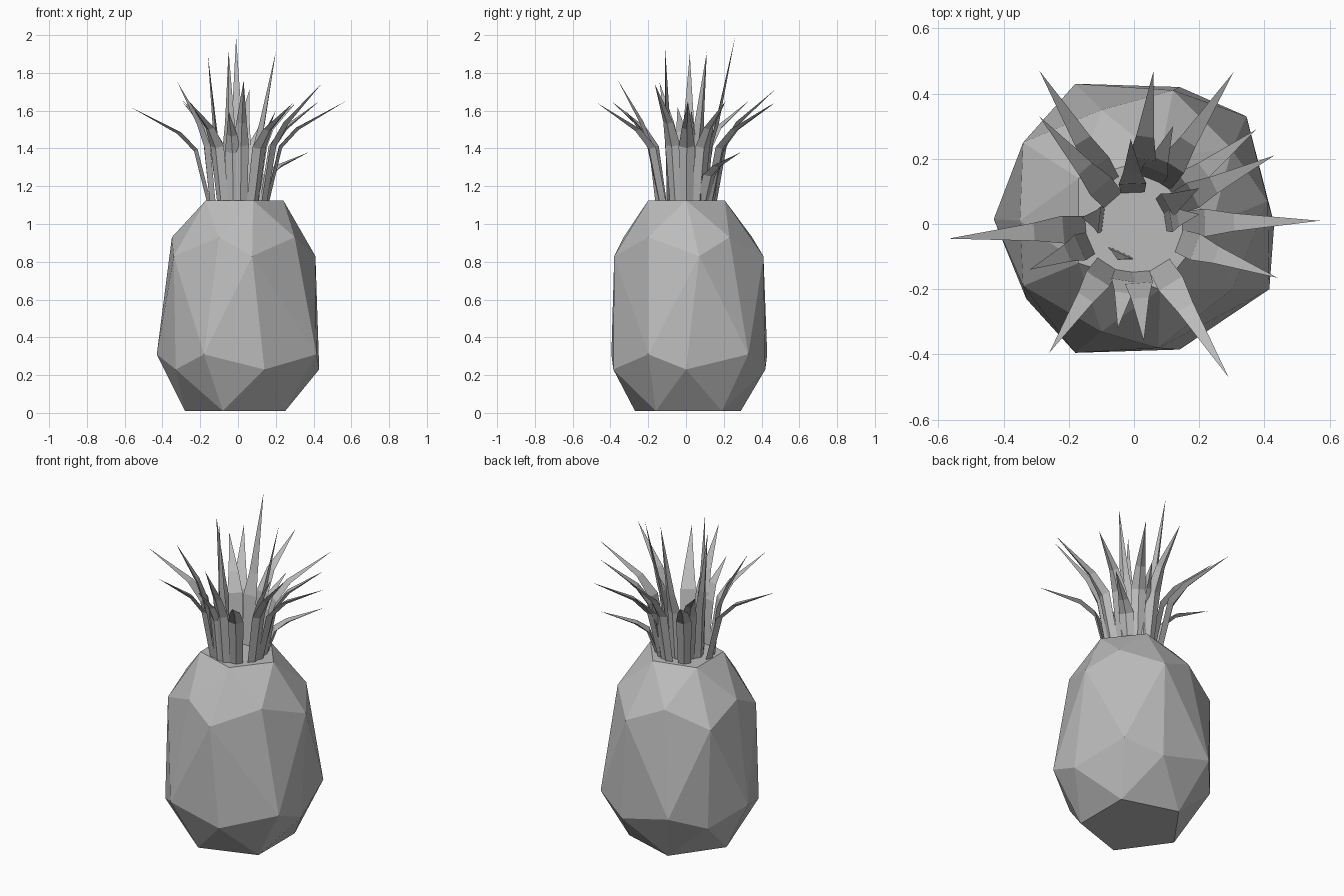
import bpy
import bmesh
from math import radians
from mathutils import Vector

cube = bpy.data.objects.get("Cube")
if cube:
    bpy.data.objects.remove(cube)

grey = bpy.data.materials.new("plain_grey")
grey.use_nodes = True
colour = (0.5, 0.5, 0.5, 1)
grey.diffuse_color = colour
grey.node_tree.nodes["Principled BSDF"].inputs["Base Color"].default_value = colour


def finish(bm, name):
    bmesh.ops.recalc_face_normals(bm, faces=bm.faces)
    mesh = bpy.data.meshes.new(name)
    bm.to_mesh(mesh)
    bm.free()
    mesh.materials.append(grey)
    obj = bpy.data.objects.new(name, mesh)
    bpy.context.collection.objects.link(obj)
    return obj


# Faceted fruit: slightly uneven five-sided rings, listed by height
rings = {
    0.01: [(0.25, 0.19), (-0.08, 0.29), (-0.28, 0.01), (-0.08, -0.27), (0.25, -0.16)],
    0.23: [(0.43, 0.0), (0.14, 0.42), (-0.33, 0.26), (-0.33, -0.23), (0.14, -0.385)],
    0.31: [(0.345, 0.33), (-0.18, 0.43), (-0.43, 0.015), (-0.18, -0.395), (0.415, -0.2)],
    0.83: [(0.41, 0.07), (0.12, 0.41), (-0.34, 0.25), (-0.34, -0.19), (0.075, -0.38)],
    0.93: [(0.3, 0.23), (-0.1, 0.35), (-0.35, 0.01), (-0.1, -0.33), (0.3, -0.2)],
    1.125: [(0.24, 0.0), (0.08, 0.205), (-0.17, 0.14), (-0.17, -0.12), (0.08, -0.2)],
}
bm = bmesh.new()
for height, points in rings.items():
    for x, y in points:
        bm.verts.new((x, y, height))
bmesh.ops.convex_hull(bm, input=bm.verts)
bmesh.ops.dissolve_limit(bm, angle_limit=radians(1), verts=bm.verts, edges=bm.edges)
finish(bm, "fruit_body")


# Thin keeled leaf that curves outward in three steps to a pointed tip
def leaf(name, tip, base_radius, width):
    tip = Vector(tip)
    out = Vector((tip.x, tip.y, 0)).normalized()
    side = Vector((-out.y, out.x, 0))
    base = out * base_radius + Vector((0, 0, 1.11))
    rise = tip.z - base.z
    bm = bmesh.new()
    sections = []
    # Outward share, upward share, highest bend, width share
    for reach, lift, limit, share in ((0, 0, 2, 0.85), (0.17, 0.56, 1.42, 1),
                                      (0.38, 0.74, 1.54, 0.65)):
        centre = base.lerp(tip, reach)
        centre.z = min(limit, base.z + lift * rise)
        half = side * width * share / 2
        keel = out * 0.016 - Vector((0, 0, 0.01))
        sections.append([bm.verts.new(c) for c in
                         (centre - half, centre + half, centre + keel)])
    point = bm.verts.new(tip)
    bm.faces.new(sections[0])
    for i in range(3):
        j = (i + 1) % 3
        for low, high in zip(sections, sections[1:]):
            bm.faces.new((low[i], low[j], high[j], high[i]))
        bm.faces.new((sections[-1][i], sections[-1][j], point))
    finish(bm, name)


outer_tips = [
    (-0.57, -0.045, 1.62), (0.57, 0.01, 1.65), (-0.29, 0.47, 1.64),
    (-0.26, -0.395, 1.65), (0.29, -0.47, 1.64), (0.44, -0.165, 1.74),
    (0.43, 0.21, 1.65), (0.375, 0.29, 1.38), (0.305, 0.465, 1.64),
    (0.06, 0.47, 1.71), (0.03, -0.36, 1.76), (-0.05, -0.32, 1.6),
    (-0.32, -0.14, 1.75), (0.12, 0.3, 1.53),
]
inner_tips = [
    (-0.01, 0.26, 1.99), (-0.16, 0.02, 1.9), (-0.05, -0.11, 1.92),
    (0.2, 0.11, 1.91), (0.2, 0.03, 1.6), (-0.29, 0.33, 1.65),
]
for i, tip in enumerate(outer_tips):
    leaf(f"outer_leaf_{i + 1}", tip, 0.145, 0.085)
for i, tip in enumerate(inner_tips):
    leaf(f"inner_leaf_{i + 1}", tip, 0.095, 0.085)
